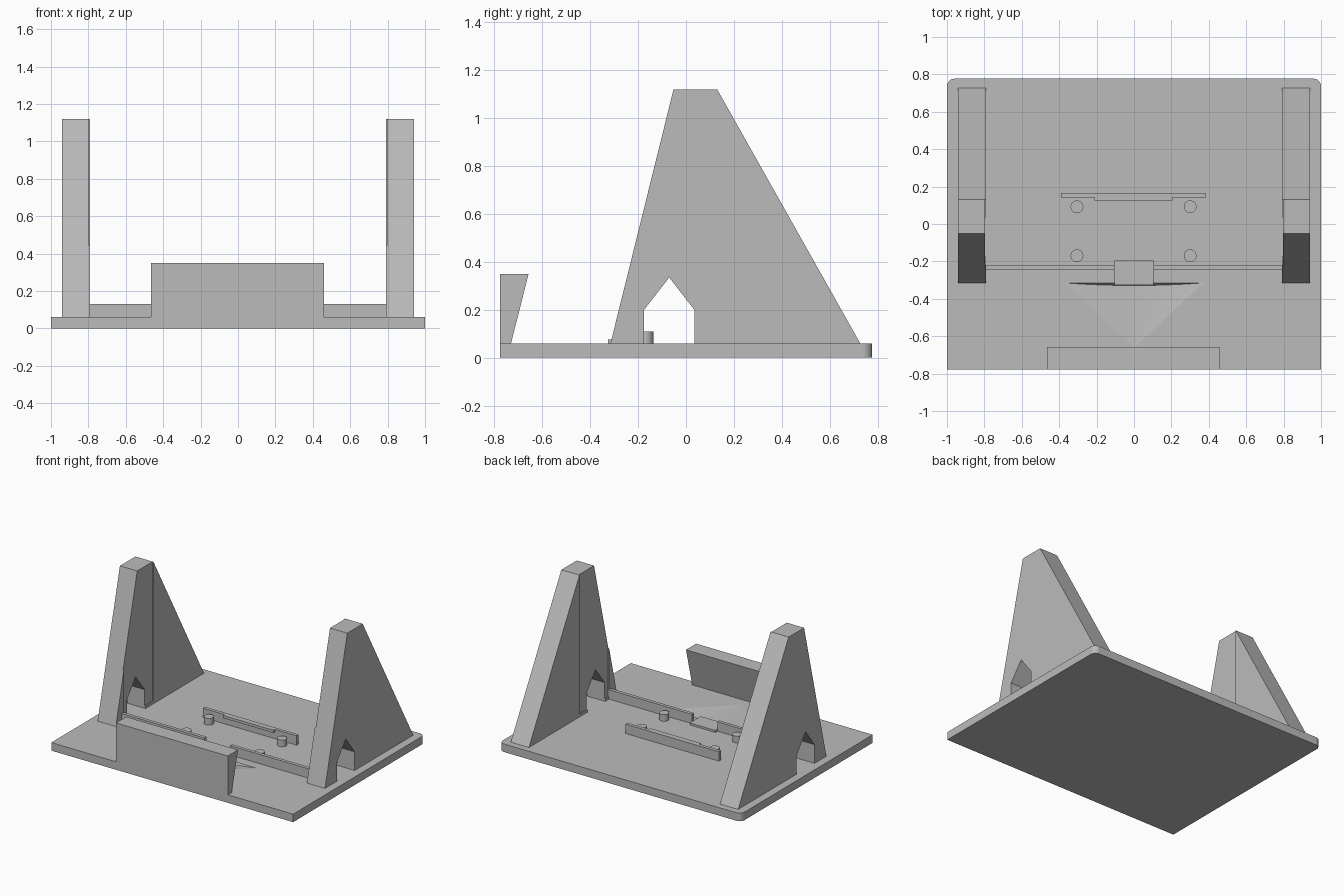
import bpy, bmesh, math

if "Cube" in bpy.data.objects:
    bpy.data.objects.remove(bpy.data.objects["Cube"])

grey = bpy.data.materials.new("plain_grey")
grey.diffuse_color = (0.5, 0.5, 0.5, 1)
grey.use_nodes = True
grey.node_tree.nodes["Principled BSDF"].inputs["Base Color"].default_value = grey.diffuse_color
BASE_TOP = 0.06


def prism(name, points, lo, hi, axis):
    """Extrude a 2D outline: axis 'x' takes (y, z) points, 'z' takes (x, y)."""
    bm = bmesh.new()
    place = (lambda p, t: (t, p[0], p[1])) if axis == 'x' else (lambda p, t: (p[0], p[1], t))
    face = bm.faces.new([bm.verts.new(place(p, lo)) for p in points])
    new = bmesh.ops.extrude_face_region(bm, geom=[face])["geom"]
    shift = (hi - lo, 0, 0) if axis == 'x' else (0, 0, hi - lo)
    bmesh.ops.translate(bm, verts=[v for v in new if isinstance(v, bmesh.types.BMVert)], vec=shift)
    return finish(name, bm)


def finish(name, bm):
    bmesh.ops.recalc_face_normals(bm, faces=bm.faces)
    mesh = bpy.data.meshes.new(name)
    bm.to_mesh(mesh)
    bm.free()
    mesh.materials.append(grey)
    ob = bpy.data.objects.new(name, mesh)
    bpy.context.collection.objects.link(ob)
    return ob


def box(name, x0, x1, y0, y1, z0, z1):
    return prism(name, [(x0, y0), (x1, y0), (x1, y1), (x0, y1)], z0, z1, 'z')


def cut(ob, cutter):
    mod = ob.modifiers.new("cut", 'BOOLEAN')
    mod.operation = 'DIFFERENCE'
    mod.solver = 'EXACT'
    mod.object = cutter
    bpy.context.view_layer.objects.active = ob
    bpy.ops.object.modifier_apply(modifier=mod.name)
    bpy.data.objects.remove(cutter)


# base plate with rounded back corners
r = 0.04
arc = [math.radians(a) for a in range(0, 91, 15)]
outline = [(-1, -0.777), (1, -0.777)]
outline += [(1 - r + r * math.cos(a), 0.777 - r + r * math.sin(a)) for a in arc]
outline += [(-1 + r - r * math.sin(a), 0.777 - r + r * math.cos(a)) for a in arc]
base = prism("base_plate", outline, 0, BASE_TOP, 'z')

# shallow fan-shaped scoop in the base
bm = bmesh.new()
rim = [bm.verts.new((0.37 * t / 8, -0.315 - 0.014 * (1 - (t / 8) ** 2),
                     BASE_TOP - 0.022 * (1 - (t / 8) ** 2))) for t in range(-7, 8)]
left, right = bm.verts.new((-0.37, -0.315, BASE_TOP)), bm.verts.new((0.37, -0.315, BASE_TOP))
up_l, up_r = bm.verts.new((-0.37, -0.315, 0.09)), bm.verts.new((0.37, -0.315, 0.09))
tip, up_tip = bm.verts.new((0, -0.66, BASE_TOP)), bm.verts.new((0, -0.66, 0.09))
edge = [left] + rim + [right]
for a, b in zip(edge, edge[1:]):
    bm.faces.new((a, b, tip))
mid = bm.verts.new((0, -0.315, BASE_TOP))
for a, b in zip(edge, edge[1:]):
    bm.faces.new((a, b, mid))
bm.faces.new((left, mid, up_l))
bm.faces.new((mid, right, up_r))
bm.faces.new((mid, up_r, up_l))
bm.faces.new((up_l, up_r, up_tip))
bm.faces.new((left, tip, up_tip, up_l))
bm.faces.new((right, tip, up_tip, up_r))
cut(base, finish("scoop_cutter", bm))

# side towers with a house-shaped opening and a thin recess on the inner face
tower = [(-0.315, BASE_TOP), (-0.175, BASE_TOP), (-0.175, 0.2), (-0.07, 0.335),
         (0.035, 0.2), (0.035, BASE_TOP), (0.727, BASE_TOP), (0.13, 1.12), (-0.052, 1.12)]
for side, name in ((-1, "left_tower"), (1, "right_tower")):
    ob = prism(name, tower, side * 0.79, side * 0.94, 'x')
    xs = sorted((side * 0.75, side * 0.797))
    cut(ob, box("recess_cutter", *xs, -0.22, 0.129, 0.08, 1.2))

# leaning front stop
prism("front_stop", [(-0.777, BASE_TOP), (-0.73, BASE_TOP), (-0.657, 0.35), (-0.777, 0.35)],
      -0.465, 0.46, 'x')

# low walls either side of the central gap, and the low block in the gap
box("left_low_wall", -0.792, -0.105, -0.245, -0.22, BASE_TOP, 0.13)
box("right_low_wall", 0.105, 0.792, -0.245, -0.22, BASE_TOP, 0.13)
box("gap_block", -0.105, 0.105, -0.325, -0.195, BASE_TOP, 0.075)

# back rail with a clip lip
box("back_rail", -0.39, 0.385, 0.142, 0.167, BASE_TOP, 0.13)
box("clip_lip", -0.21, 0.205, 0.125, 0.142, 0.11, 0.13)

# four round pegs
for x in (-0.305, 0.3):
    for y in (-0.17, 0.092):
        bpy.ops.mesh.primitive_cylinder_add(vertices=32, radius=0.034, depth=0.05,
                                            location=(x, y, BASE_TOP + 0.025))
        peg = bpy.context.object
        peg.name = "peg"
        peg.data.materials.append(grey)
        bpy.ops.object.shade_smooth_by_angle()
